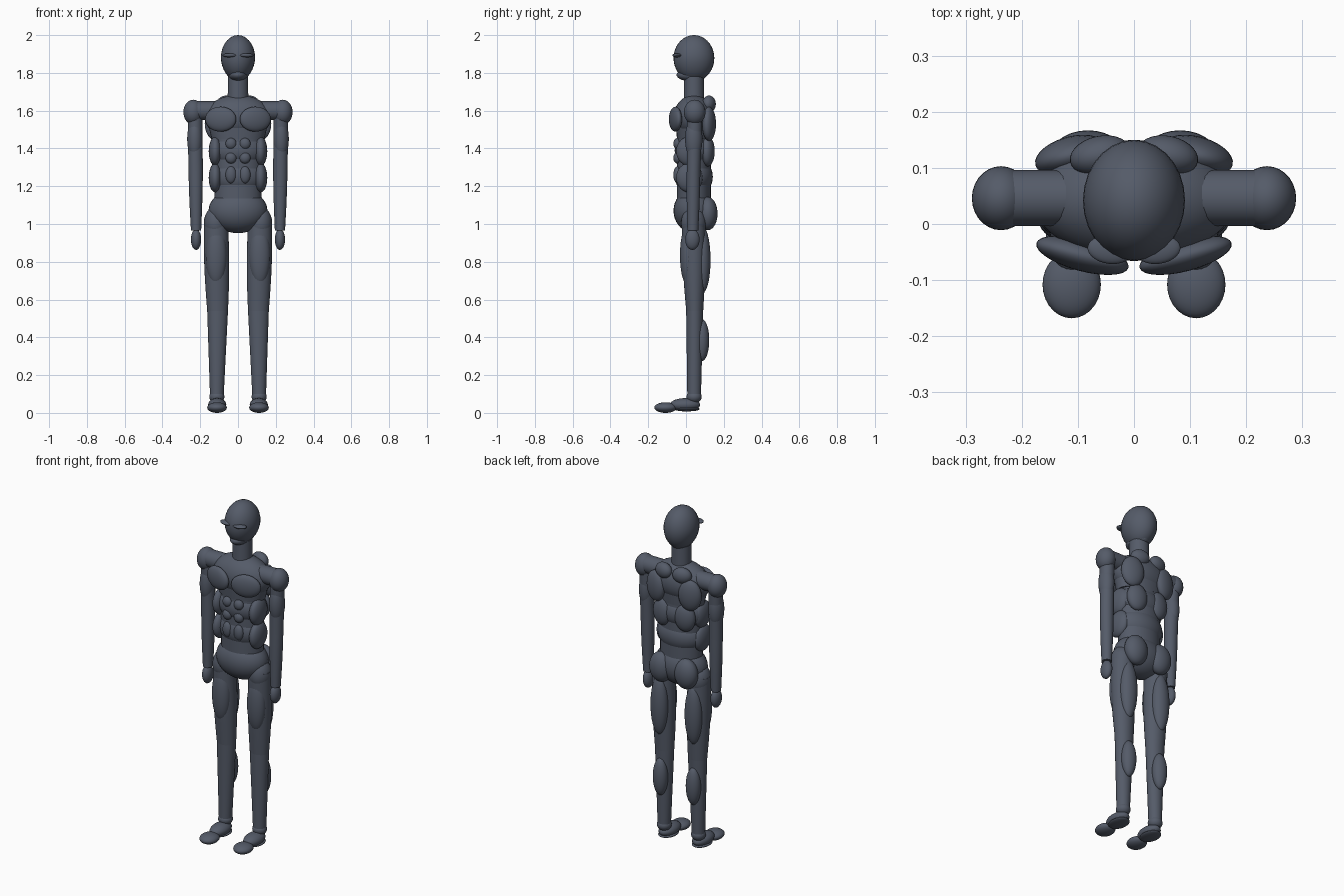
import bpy, bmesh
from math import sin, cos, pi, radians
from mathutils import Matrix, Vector

if "Cube" in bpy.data.objects:
    bpy.data.objects.remove(bpy.data.objects["Cube"])

SIDES = 28
BODY = .042  # depth of the upright body axis

slate = bpy.data.materials.new("slate grey")
slate.use_nodes = True
slate.diffuse_color = (.09, .105, .14, 1)
slate.node_tree.nodes["Principled BSDF"].inputs["Base Color"].default_value = slate.diffuse_color


def finish(name, bm, mirrored):
    """Make a smooth object, or a left and right pair of objects."""
    bmesh.ops.recalc_face_normals(bm, faces=bm.faces)
    names = ["left_" + name, "right_" + name] if mirrored else [name]
    for part_name in names:
        mesh = bpy.data.meshes.new(part_name)
        bm.to_mesh(mesh)
        mesh.materials.append(slate)
        part = bpy.data.objects.new(part_name, mesh)
        bpy.context.collection.objects.link(part)
        bpy.ops.object.select_all(action="DESELECT")
        part.select_set(True)
        bpy.context.view_layer.objects.active = part
        bpy.ops.object.shade_smooth_by_angle(angle=radians(45))
        # Flip the shape for the right-hand twin
        bmesh.ops.scale(bm, vec=(-1, 1, 1), verts=bm.verts)
        bmesh.ops.reverse_faces(bm, faces=bm.faces)
    bm.free()


def ellipsoid(name, centre, radii, yaw=0, mirrored=False, chin=0):
    """Rounded mass; chin narrows the lower half."""
    bm = bmesh.new()
    bmesh.ops.create_uvsphere(bm, u_segments=SIDES, v_segments=SIDES // 2 + 4, radius=1)
    for vert in bm.verts:
        vert.co.x *= 1 + chin * min(vert.co.z, 0)
    turn = Matrix.Rotation(radians(yaw), 4, "Z")
    bm.transform(Matrix.Translation(centre) @ turn @ Matrix.Diagonal((*radii, 1)))
    finish(name, bm, mirrored)


def muscle(name, centre, radii, yaw=0):
    ellipsoid(name, centre, radii, yaw, mirrored=True)


def limb(name, start, end, start_size, end_size, bulge=0, mirrored=True):
    """Tapered tube between two joints, swelling by bulge halfway."""
    bm = bmesh.new()
    start, end = Vector(start), Vector(end)
    start_size, end_size = Vector(start_size), Vector(end_size)
    across = Vector((0, 0, 1)) if start.z == end.z else Vector((1, 0, 0))
    rings, steps = [], 8
    for step in range(steps + 1):
        t = step / steps
        wide, deep = start_size.lerp(end_size, t) * (1 + bulge * sin(pi * t))
        middle = start.lerp(end, t)
        ring = []
        for side in range(SIDES):
            angle = 2 * pi * side / SIDES
            offset = across * wide * cos(angle) + Vector((0, deep * sin(angle), 0))
            ring.append(bm.verts.new(middle + offset))
        rings.append(ring)
    for low, high in zip(rings, rings[1:]):
        for i in range(SIDES):
            bm.faces.new((low[i - 1], low[i], high[i], high[i - 1]))
    bm.faces.new(rings[0])
    bm.faces.new(rings[-1])
    finish(name, bm, mirrored)


# Head and neck
ellipsoid("head", centre=(0, BODY, 1.878), radii=(.091, .108, .122), chin=.08)
ellipsoid("jaw", centre=(0, .03, 1.79), radii=(.05, .08, .035))
muscle("brow", centre=(.043, -.046, 1.893), radii=(.04, .025, .011), yaw=8)
limb("neck", start=(0, BODY, 1.64), end=(0, BODY, 1.78),
     start_size=(.055, .054), end_size=(.053, .052), mirrored=False)

# Trunk masses stacked on the body axis
ellipsoid("chest", centre=(0, BODY, 1.565), radii=(.177, .108, .118))
limb("rib_cage", start=(0, BODY, 1.45), end=(0, BODY, 1.58),
     start_size=(.14, .09), end_size=(.17, .1), mirrored=False)
ellipsoid("upper_waist", centre=(0, BODY, 1.39), radii=(.148, .102, .1))
ellipsoid("lower_waist", centre=(0, BODY, 1.25), radii=(.14, .1, .105))
limb("waist_core", start=(0, BODY, 1.12), end=(0, BODY, 1.45),
     start_size=(.125, .09), end_size=(.13, .09), mirrored=False)
ellipsoid("pelvis", centre=(0, BODY, 1.07), radii=(.156, .108, .118))

# Front torso muscles
muscle("pectoral", centre=(.092, -.056, 1.555), radii=(.085, .028, .066), yaw=15)
for level, height, length in (("upper", 1.425, .03), ("middle", 1.35, .03), ("lower", 1.26, .045)):
    muscle(level + "_abdominal", centre=(.037, -.045, height), radii=(.029, .022, length))
for level, height in (("upper", 1.385), ("lower", 1.245)):
    muscle(level + "_oblique", centre=(.12, .018, height), radii=(.035, .07, .078))

# Back torso muscles
muscle("trapezius", centre=(.06, .122, 1.635), radii=(.055, .035, .045), yaw=-12)
muscle("shoulder_blade", centre=(.112, .122, 1.53), radii=(.066, .034, .09), yaw=-15)
muscle("back_muscle", centre=(.075, .115, 1.385), radii=(.06, .036, .08), yaw=-10)
muscle("buttock", centre=(.082, .115, 1.055), radii=(.07, .052, .088))

# Arms hang from horizontal shoulder bars
shoulder = Vector((.228, .046, 1.6))
elbow = Vector((.224, .04, 1.28))
wrist = Vector((.222, .036, .965))
elbow_size = (.038, .036)
limb("shoulder_bar", start=(.08, shoulder.y, shoulder.z), end=shoulder,
     start_size=(.05, .05), end_size=(.05, .05))
muscle("shoulder", centre=(.237, .046, 1.592), radii=(.052, .057, .066))
limb("upper_arm", elbow, shoulder, elbow_size, end_size=(.039, .042))
muscle("biceps", centre=(.228, .041, 1.45), radii=(.041, .046, .11))
limb("forearm", wrist, elbow, start_size=(.027, .029), end_size=elbow_size, bulge=.05)
muscle("hand", centre=(.222, .034, .918), radii=(.027, .038, .055))

# Legs
hip = Vector((.117, .04, 1.03))
knee = Vector((.108, .046, .54))
ankle = Vector((.112, .043, .085))
knee_size = (.055, .045)
muscle("hip", centre=(.118, .04, 1.005), radii=(.062, .066, .088))
limb("thigh", knee, hip, knee_size, end_size=(.062, .062), bulge=.13)
muscle("front_thigh_muscle", centre=(.115, .01, .835), radii=(.056, .042, .16))
muscle("back_thigh_muscle", centre=(.112, .088, .81), radii=(.052, .042, .175))
limb("shin", ankle, knee, start_size=(.036, .036), end_size=knee_size)
muscle("calf", centre=(.108, .085, .385), radii=(.043, .038, .11))

# Feet
muscle("ankle", ankle, radii=(.04, .04, .034))
muscle("foot", centre=(.11, -.005, .043), radii=(.048, .08, .035))
muscle("sole", centre=(.11, .005, .02), radii=(.05, .068, .012))
muscle("toes", centre=(.111, -.108, .028), radii=(.052, .06, .028))
